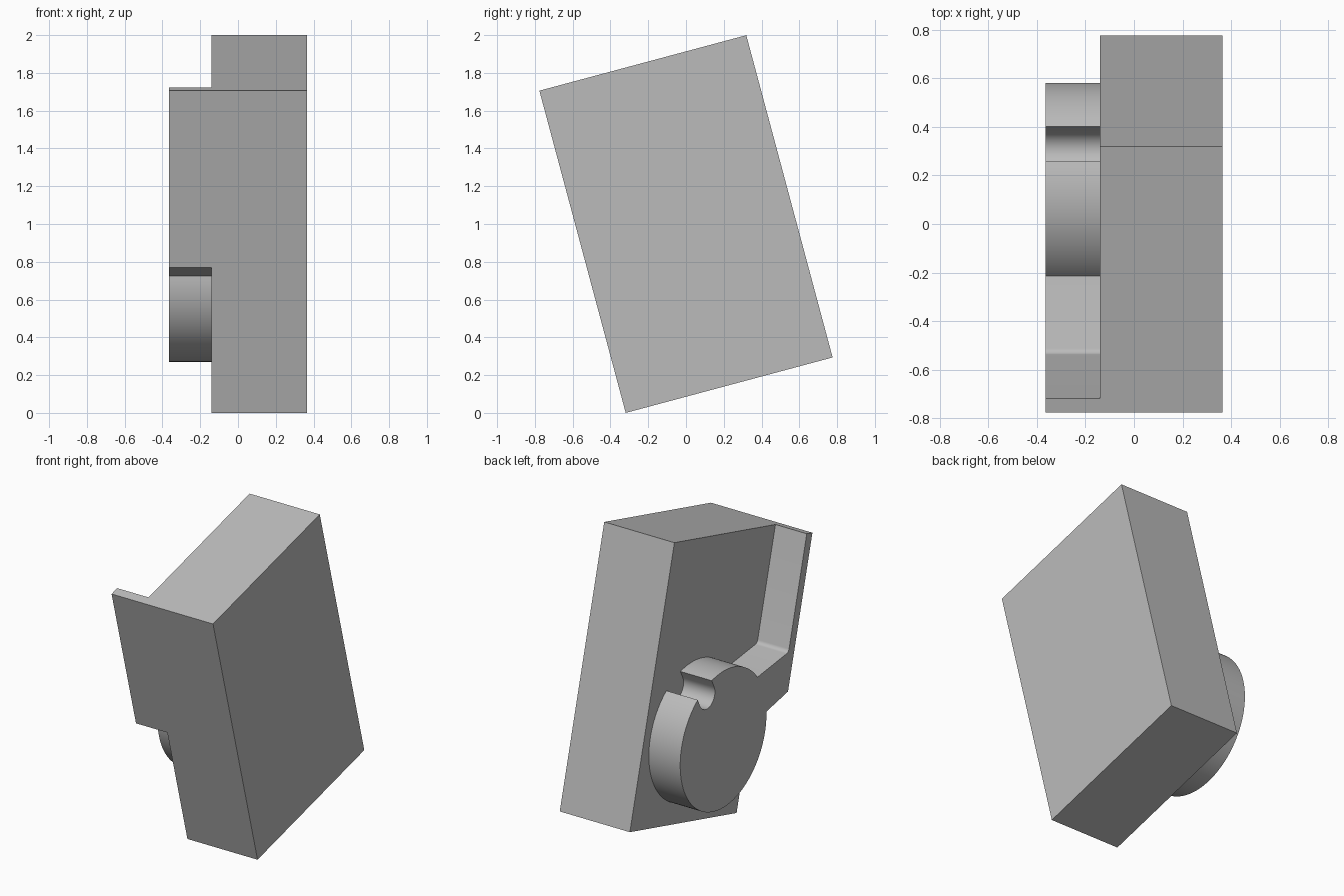
import bpy, bmesh, math
from mathutils import Vector

if "Cube" in bpy.data.objects:
    bpy.data.objects.remove(bpy.data.objects["Cube"], do_unlink=True)

TILT = math.radians(15)
WIDTH, HEIGHT = 1.134, 1.766          # block side, before tilting
X_OUT, X_FACE, X_BACK = -0.365, -0.14, 0.364

grey = bpy.data.materials.new("plain grey")
grey.use_nodes = True
colour = (0.5, 0.5, 0.5, 1)
grey.diffuse_color = colour
grey.node_tree.nodes["Principled BSDF"].inputs["Base Color"].default_value = colour


def prism(name, outline, x0, x1):
    """Extrude a side outline along x and stand it tilted on the ground."""
    bm = bmesh.new()
    face = bm.faces.new([bm.verts.new((x0, p[0], p[1])) for p in outline])
    out = bmesh.ops.extrude_face_region(bm, geom=[face])["geom"]
    bmesh.ops.translate(bm, vec=(x1 - x0, 0, 0),
                        verts=[g for g in out if isinstance(g, bmesh.types.BMVert)])
    bmesh.ops.recalc_face_normals(bm, faces=bm.faces)
    mesh = bpy.data.meshes.new(name)
    bm.to_mesh(mesh)
    bm.free()
    mesh.materials.append(grey)
    obj = bpy.data.objects.new(name, mesh)
    bpy.context.collection.objects.link(obj)
    obj.rotation_euler.x = TILT
    obj.location.y = (HEIGHT * math.sin(TILT) - WIDTH * math.cos(TILT)) / 2
    return obj


def arc(centre, radius, start, end, steps):
    angles = [math.radians(start + (end - start) * i / steps) for i in range(steps + 1)]
    return [centre + radius * Vector((math.cos(a), math.sin(a))) for a in angles]


# Main slab
block = prism("block", [(0, 0), (WIDTH, 0), (WIDTH, HEIGHT), (0, HEIGHT)], X_FACE, X_BACK)

# Raised rail, arm and notched disc as one outline
disc, radius = Vector((0.626, 0.57)), 0.443
slot_angle, slot_radius = 49, 0.08
half = math.degrees(math.asin(slot_radius / radius))
a = math.radians(slot_angle)
slot = disc + 0.38 * Vector((math.cos(a), math.sin(a)))

outline = [Vector((0, 0.797))]
outline += arc(disc, radius, 163.5, 360 + slot_angle - half, 72)
outline += arc(slot, slot_radius, slot_angle - 90, slot_angle - 270, 20)
outline += arc(disc, radius, slot_angle + half, 127.4, 22)
# small rounded inner corner between arm and rail
outline += arc(Vector((0.09, 1.064)), 0.03, 248, 180, 6)
outline += [Vector((0.06, HEIGHT)), Vector((0, HEIGHT))]
raised = prism("raised_latch", outline, X_OUT, X_FACE)

# Join into a single body
bpy.context.view_layer.update()
union = block.modifiers.new("join", "BOOLEAN")
union.operation = "UNION"
union.solver = "EXACT"
union.object = raised
bpy.context.view_layer.objects.active = block
block.select_set(True)
bpy.ops.object.modifier_apply(modifier=union.name)
bpy.data.objects.remove(raised, do_unlink=True)
block.name = "block_with_latch"
bpy.ops.object.shade_smooth_by_angle(angle=math.radians(20))
